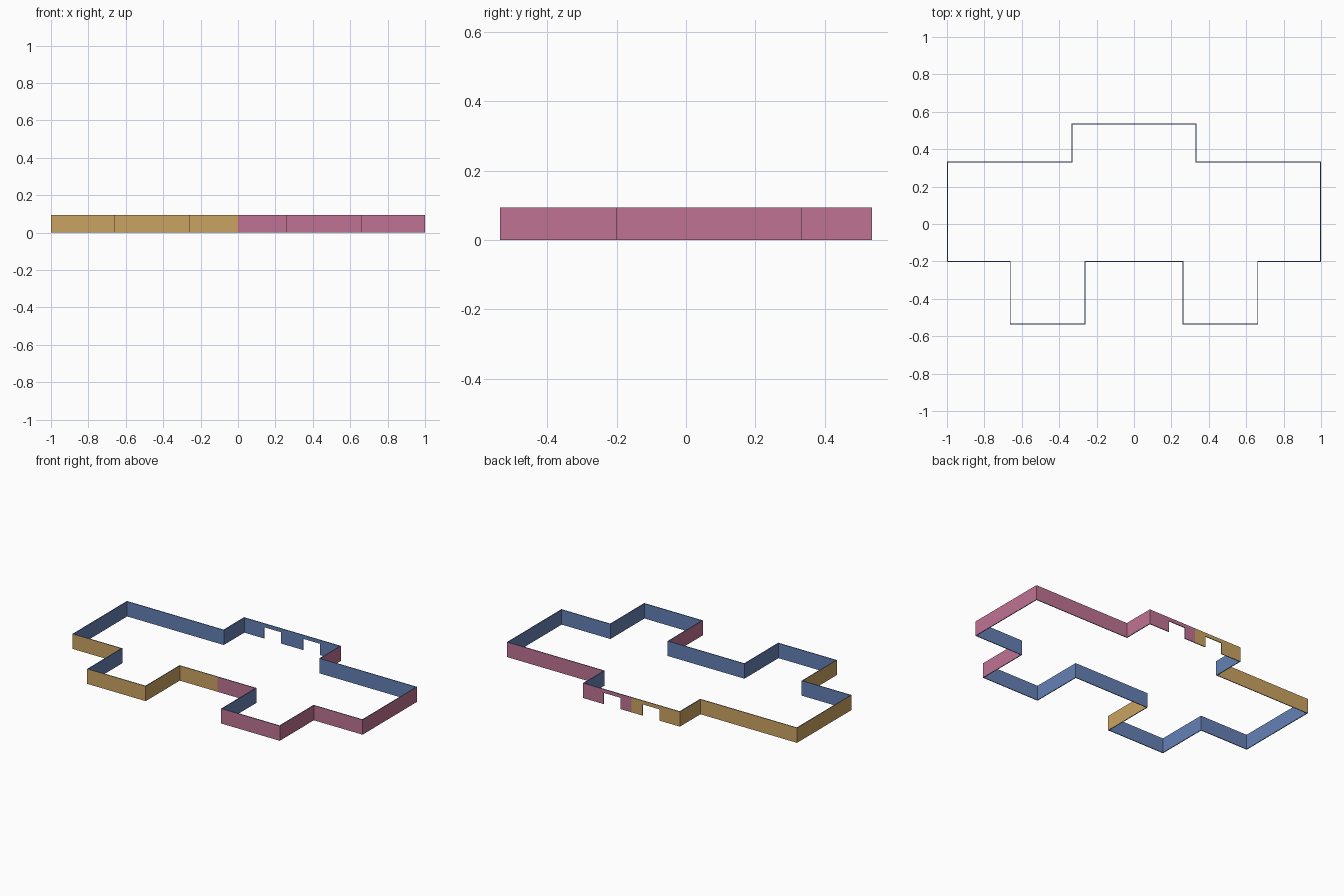
import bpy, bmesh
from mathutils import Vector

if "Cube" in bpy.data.objects:
    bpy.data.objects.remove(bpy.data.objects["Cube"])

HEIGHT, DOOR_TOP, THICK = 0.093, 0.07, 0.005


def material(name, rgb):
    m = bpy.data.materials.new(name)
    m.diffuse_color = (*rgb, 1)
    m.use_nodes = True
    m.node_tree.nodes["Principled BSDF"].inputs["Base Color"].default_value = m.diffuse_color
    return m


tan = material("tan", (0.60, 0.37, 0.12))
pink = material("pink", (0.52, 0.17, 0.29))
blue = material("blue", (0.13, 0.22, 0.46))

# Right half of the plan, clockwise from back centre to front centre
PLAN = [(0, .537), (.075, .537), (.193, .537), (.334, .537), (.334, .335),
        (1, .335), (1, -.202), (.664, -.202), (.664, -.537), (.26, -.537),
        (.26, -.202), (0, -.202)]
DOOR = 1  # index of the segment that holds the doorway


def half_walls(name, side, outer_mat):
    pts = [Vector(p) for p in PLAN]
    normals = []
    for a, b in zip(pts, pts[1:]):
        d = (b - a).normalized()
        normals.append(Vector((-d.y, d.x)))
    # Inner face line, offset by the wall thickness
    inner = []
    for i, p in enumerate(pts):
        n1, n2 = normals[max(i - 1, 0)], normals[min(i, len(normals) - 1)]
        inner.append(p - THICK * (n1 if n1.dot(n2) > .5 else n1 + n2))

    bm = bmesh.new()

    def quad(corners, mat):
        vs = [bm.verts.new((side * p.x, p.y, z)) for p, z in corners]
        f = bm.faces.new(vs if side > 0 else vs[::-1])
        f.material_index = mat

    for i in range(len(pts) - 1):
        z, h = (DOOR_TOP if i == DOOR else 0), HEIGHT
        a, b, c, d = pts[i], pts[i + 1], inner[i], inner[i + 1]
        quad([(a, z), (a, h), (b, h), (b, z)], 0)   # outside
        quad([(c, z), (d, z), (d, h), (c, h)], 1)   # inside
        quad([(a, h), (c, h), (d, h), (b, h)], 1)   # top edge
        quad([(a, z), (b, z), (d, z), (c, z)], 1)   # bottom edge or lintel
        if i == DOOR:                               # door jambs
            quad([(a, 0), (c, 0), (c, z), (a, z)], 1)
            quad([(b, 0), (b, z), (d, z), (d, 0)], 1)
    bmesh.ops.remove_doubles(bm, verts=bm.verts, dist=1e-5)
    mesh = bpy.data.meshes.new(name)
    bm.to_mesh(mesh)
    bm.free()
    mesh.materials.append(outer_mat)
    mesh.materials.append(blue)
    bpy.context.collection.objects.link(bpy.data.objects.new(name, mesh))


half_walls("right_walls", 1, pink)
half_walls("left_walls", -1, tan)
